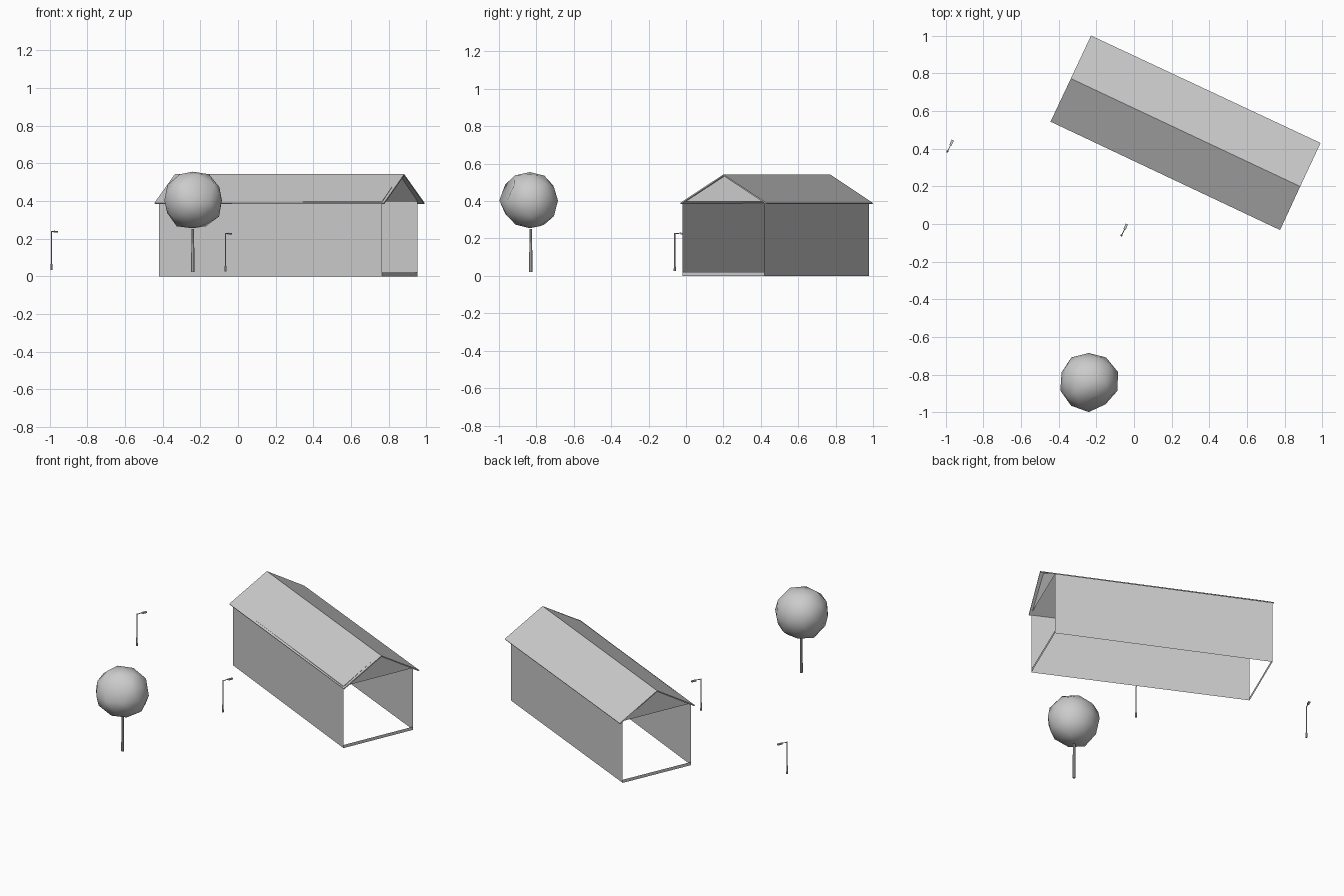
import bpy, bmesh, math, random
from mathutils import Vector

if "Cube" in bpy.data.objects:
    bpy.data.objects.remove(bpy.data.objects["Cube"])

random.seed(4)


def mesh_object(name, verts, faces):
    me = bpy.data.meshes.new(name)
    me.from_pydata([tuple(v) for v in verts], [], faces)
    ob = bpy.data.objects.new(name, me)
    bpy.context.collection.objects.link(ob)
    return ob


def rod(name, a, b, r1, r2, sides=8):
    a, b = Vector(a), Vector(b)
    d = b - a
    bpy.ops.mesh.primitive_cone_add(vertices=sides, radius1=r1, radius2=r2,
                                    depth=d.length, location=(a + b) / 2)
    ob = bpy.context.object
    ob.name = name
    ob.rotation_euler = d.to_track_quat('Z', 'Y').to_euler()
    return ob


# Open-ended shed walls: front right, back right, back left, front left
FR, BR, BL, FL = (0.765, -0.02), (0.953, 0.42), (-0.234, 0.978), (-0.42, 0.548)
WALL_TOP, RIDGE = 0.398, 0.542


def panel(name, p, q, z0, z1):
    return mesh_object(name, [(*p, z0), (*q, z0), (*q, z1), (*p, z1)], [(0, 1, 2, 3)])


panel("front_wall", FL, FR, 0, WALL_TOP)
panel("back_wall", BR, BL, 0, WALL_TOP)

# Each end has only a low sill and a gable triangle
for side, p, q in (("right", FR, BR), ("left", BL, FL)):
    panel(side + "_sill", p, q, 0, 0.02)
    mid = ((p[0] + q[0]) / 2, (p[1] + q[1]) / 2)
    mesh_object(side + "_gable", [(*p, WALL_TOP), (*q, WALL_TOP), (*mid, RIDGE - 0.006)],
                [(0, 1, 2)])

# Thin gabled roof with a small overhang
roof = mesh_object("roof", [
    (-0.443, 0.543, 0.39), (0.775, -0.032, 0.39),
    (-0.335, 0.772, RIDGE), (0.882, 0.199, RIDGE),
    (-0.228, 1.0, 0.39), (0.99, 0.43, 0.39)],
    [(0, 1, 3, 2), (2, 3, 5, 4)])
mod = roof.modifiers.new("thickness", 'SOLIDIFY')
mod.thickness = 0.007
mod.offset = -1


# Street lamps: base, pole, arm and flattened head
def lamp(name, x, y, z0, z1):
    rod(name + "_base", (x, y, z0), (x, y, z0 + 0.03), 0.006, 0.005)
    rod(name + "_pole", (x, y, z0 + 0.03), (x, y, z1), 0.0035, 0.003)
    rod(name + "_arm", (x, y, z1 - 0.003), (x + 0.018, y + 0.036, z1), 0.0025, 0.0025, 6)
    bpy.ops.mesh.primitive_cube_add(size=1, location=(x + 0.022, y + 0.046, z1 - 0.003))
    head = bpy.context.object
    head.name = name + "_head"
    head.scale = (0.03, 0.013, 0.008)
    head.rotation_euler.z = math.radians(65)


lamp("left_lamp", -0.99, 0.385, 0.034, 0.24)
lamp("middle_lamp", -0.066, -0.06, 0.025, 0.229)

# Tree trunk
rod("tree_trunk", (-0.24, -0.83, 0.022), (-0.24, -0.83, 0.25), 0.009, 0.007)

# Lumpy crown with a flat bottom and one dent
bpy.ops.mesh.primitive_ico_sphere_add(subdivisions=2, radius=0.157,
                                      location=(-0.24, -0.835, 0.403))
crown = bpy.context.object
crown.name = "tree_crown"
verts = crown.data.vertices
dent_dir = Vector((0.03, -0.10, 0.055)).normalized()
dent = max(verts, key=lambda v: v.co.normalized().dot(dent_dir)).index
for v in verts:
    v.co *= random.uniform(0.95, 1.05)
    if v.index == dent:
        v.co *= 0.74
    v.co.z = min(max(v.co.z, -0.148), 0.152)
crown.data.polygons.foreach_set("use_smooth", [True] * len(crown.data.polygons))
